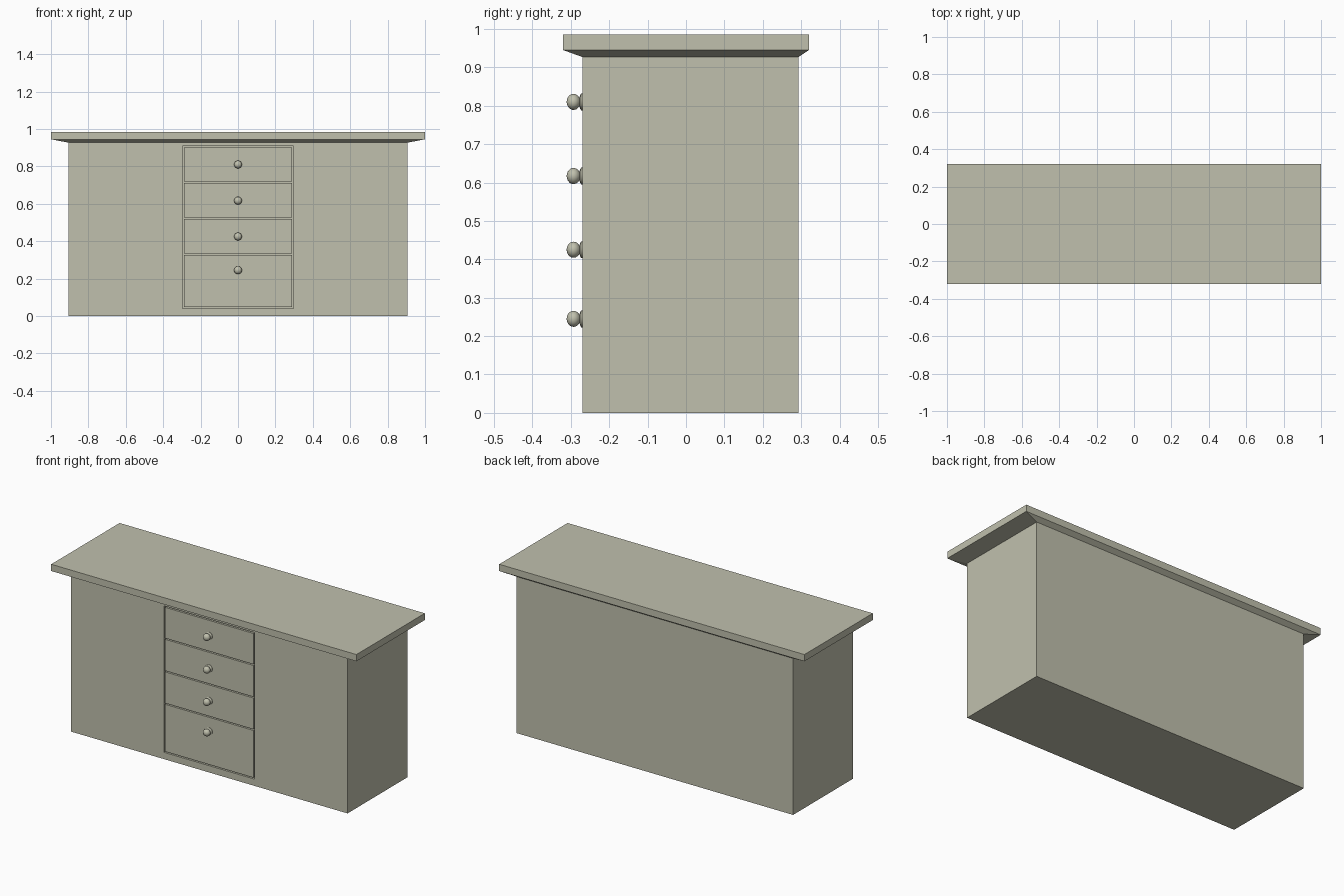
import bpy, bmesh, math
from mathutils import Matrix, Vector

cube = bpy.data.objects.get("Cube")
if cube:
    bpy.data.objects.remove(cube, do_unlink=True)

paint = bpy.data.materials.new("sage_grey_paint")
paint.use_nodes = True
paint.diffuse_color = (0.53, 0.53, 0.42, 1)
paint.node_tree.nodes["Principled BSDF"].inputs["Base Color"].default_value = paint.diffuse_color

# Main dimensions
BODY_X, FRONT, BACK = 0.907, -0.27, 0.293
BODY_TOP, LIP, TOP = 0.927, 0.945, 0.985
OPEN_X, OPEN_LOW, OPEN_HIGH, DEPTH = 0.297, 0.04, 0.908, 0.02
GAP = 0.007


def finish(bm, name):
    bmesh.ops.recalc_face_normals(bm, faces=bm.faces)
    mesh = bpy.data.meshes.new(name)
    bm.to_mesh(mesh)
    bm.free()
    mesh.materials.append(paint)
    obj = bpy.data.objects.new(name, mesh)
    bpy.context.collection.objects.link(obj)
    return obj


def box(low, high):
    bm = bmesh.new()
    low, high = Vector(low), Vector(high)
    bmesh.ops.create_cube(bm, size=1, matrix=Matrix.Translation((low + high) / 2)
                          @ Matrix.Diagonal((*(high - low), 1)))
    return bm


# Cabinet body with a shallow drawer opening in the front face
bm = box((-BODY_X, FRONT, 0), (BODY_X, BACK, BODY_TOP))
bm.normal_update()
front = min(bm.faces, key=lambda f: f.normal.y)
bmesh.ops.inset_region(bm, faces=[front], thickness=0.02)
for v in front.verts:
    v.co = (math.copysign(OPEN_X, v.co.x), FRONT,
            OPEN_HIGH if v.co.z > BODY_TOP / 2 else OPEN_LOW)
recess = bmesh.ops.extrude_discrete_faces(bm, faces=[front])["faces"][0]
bmesh.ops.translate(bm, verts=recess.verts, vec=(0, DEPTH, 0))
finish(bm, "cabinet_body")

# Worktop with a sloped underside
bm = bmesh.new()
rings = []
for x, y0, y1, z in ((BODY_X, FRONT, BACK, BODY_TOP),
                     (1, -0.32, 0.32, LIP), (1, -0.32, 0.32, TOP)):
    rings.append([bm.verts.new(c) for c in
                  ((-x, y0, z), (x, y0, z), (x, y1, z), (-x, y1, z))])
for a, b in zip(rings, rings[1:]):
    for i in range(4):
        j = (i + 1) % 4
        bm.faces.new((a[i], a[j], b[j], b[i]))
bm.faces.new(rings[0])
bm.faces.new(rings[-1])
finish(bm, "worktop")


# Turned knob: flange, neck and ball, lathed about the y axis
def knob(name, z):
    profile = [(0, 0.002), (0.022, 0.002), (0.022, -0.003), (0.017, -0.006), (0.009, -0.008)]
    for k in range(9):
        a = math.radians(30 + k * 150 / 8)
        profile.append((0.021 * math.sin(a), -0.023 - 0.018 * -math.cos(a))
                       if k < 0 else (0.021 * math.sin(a), -0.023 + 0.018 * math.cos(a)))
    bm = bmesh.new()
    verts = [bm.verts.new((r, FRONT + y, z)) for r, y in profile]
    edges = [bm.edges.new(pair) for pair in zip(verts, verts[1:])]
    bmesh.ops.spin(bm, geom=verts + edges, cent=(0, FRONT, z), axis=(0, 1, 0),
                   angle=math.tau, steps=24, use_duplicate=False)
    bmesh.ops.remove_doubles(bm, verts=bm.verts, dist=0.0002)
    obj = finish(bm, name)
    bpy.ops.object.select_all(action='DESELECT')
    obj.select_set(True)
    bpy.context.view_layer.objects.active = obj
    bpy.ops.object.shade_smooth_by_angle(angle=math.radians(40))


# Drawer fronts, flush with the body, separated by narrow grooves
splits = [OPEN_HIGH, 0.715, 0.522, 0.33, OPEN_LOW]
knob_heights = [0.81, 0.617, 0.425, 0.245]
for n, (high, low, z) in enumerate(zip(splits, splits[1:], knob_heights), 1):
    top_gap = GAP if n == 1 else GAP / 2
    low_gap = GAP if n == 4 else GAP / 2
    finish(box((-OPEN_X + GAP, FRONT, low + low_gap),
               (OPEN_X - GAP, FRONT + DEPTH, high - top_gap)), f"drawer_front_{n}")
    knob(f"drawer_knob_{n}", z)
